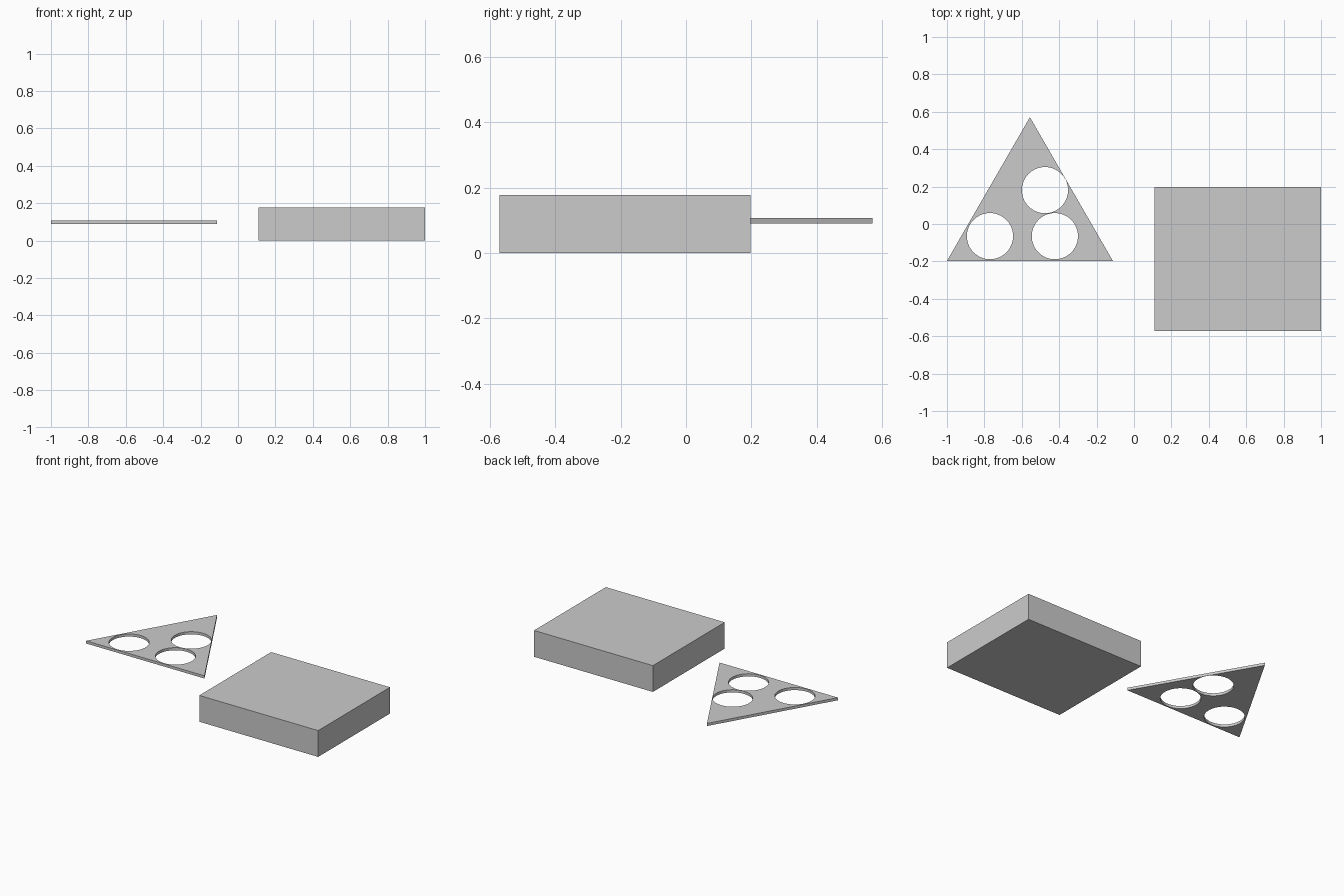
import bpy
from math import radians

if "Cube" in bpy.data.objects:
    bpy.data.objects.remove(bpy.data.objects["Cube"])

Z_MID, THICK = 0.099, 0.018   # triangle plate height and thickness
HOLE_R = 0.1235


def cylinder(name, sides, radius, depth, loc):
    bpy.ops.mesh.primitive_cylinder_add(vertices=sides, radius=radius, depth=depth, location=loc)
    ob = bpy.context.object
    ob.name = name
    return ob


# Rectangular slab
bpy.ops.mesh.primitive_cube_add(size=1, location=(0.555, -0.187, 0.089))
slab = bpy.context.object
slab.name = "slab"
slab.scale = (0.89, 0.768, 0.178)
bpy.ops.object.transform_apply(location=False, rotation=False, scale=True)

# Equilateral triangular plate, pointing to +y
plate = cylinder("triangle_plate", 3, 0.512, THICK, (-0.5565, 0.059, Z_MID))

# Three round holes cut through the plate
for i, (x, y) in enumerate([(-0.77, -0.065), (-0.423, -0.065), (-0.476, 0.181)]):
    cutter = cylinder(f"hole_cutter_{i}", 64, HOLE_R, 0.1, (x, y, Z_MID))
    cutter.hide_render = True
    mod = plate.modifiers.new("hole", "BOOLEAN")
    mod.operation, mod.solver, mod.object = "DIFFERENCE", "EXACT", cutter
    bpy.context.view_layer.objects.active = plate
    bpy.ops.object.modifier_apply(modifier=mod.name)
    bpy.data.objects.remove(cutter, do_unlink=True)

# Smooth hole walls, crisp edges
bpy.ops.object.select_all(action="DESELECT")
plate.select_set(True)
bpy.context.view_layer.objects.active = plate
bpy.ops.object.shade_smooth_by_angle(angle=radians(30))
